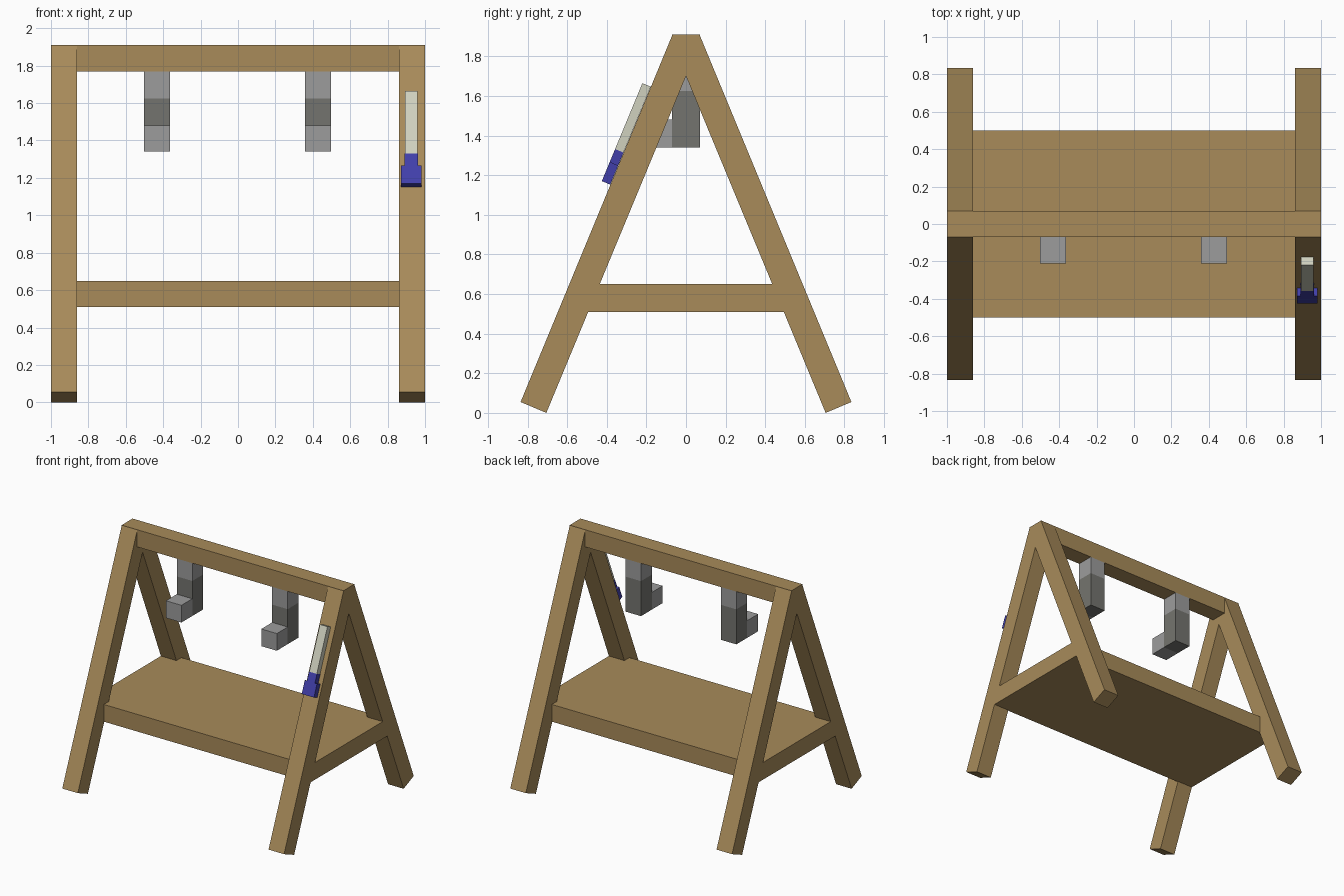
import bpy
import bmesh
import math

cube = bpy.data.objects.get("Cube")
if cube:
    bpy.data.objects.remove(cube, do_unlink=True)


def material(name, srgb):
    col = [((c / 255 + 0.055) / 1.055) ** 2.4 for c in srgb] + [1.0]
    m = bpy.data.materials.new(name)
    m.diffuse_color = col
    m.use_nodes = True
    bsdf = next(n for n in m.node_tree.nodes if n.type == 'BSDF_PRINCIPLED')
    bsdf.inputs["Base Color"].default_value = col
    return m


wood = material("wood", (168, 139, 90))
light_grey = material("light grey", (156, 156, 156))
dark_grey = material("dark grey", (116, 116, 111))
blade_mat = material("pale blade", (208, 209, 191))
blue = material("blue handle", (65, 63, 170))


def prism(name, profile, x0, x1, mat):
    """Extrude a (y, z) profile along x."""
    bm = bmesh.new()
    face = bm.faces.new([bm.verts.new((x0, y, z)) for y, z in profile])
    ext = bmesh.ops.extrude_face_region(bm, geom=[face])["geom"]
    verts = [v for v in ext if isinstance(v, bmesh.types.BMVert)]
    bmesh.ops.translate(bm, verts=verts, vec=(x1 - x0, 0, 0))
    bmesh.ops.recalc_face_normals(bm, faces=bm.faces[:])
    mesh = bpy.data.meshes.new(name)
    bm.to_mesh(mesh)
    bm.free()
    mesh.materials.append(mat)
    ob = bpy.data.objects.new(name, mesh)
    bpy.context.collection.objects.link(ob)
    return ob


def box(name, x0, x1, y0, y1, z0, z1, mat):
    return prism(name, [(y0, z0), (y1, z0), (y1, z1), (y0, z1)], x0, x1, mat)


# Wooden frame: slanted legs meeting under the top beam, and a thick shelf
leg = [(-0.835, 0.055), (-0.705, 0.0), (0, 1.70), (0, 1.91), (-0.068, 1.91)]
for side, x0, x1 in (("left", 0.86, 1.0), ("right", -1.0, -0.86)):
    prism("front_leg_" + side, leg, x0, x1, wood)
    prism("back_leg_" + side, [(-y, z) for y, z in leg], x0, x1, wood)
box("top_beam", -1, 1, -0.07, 0.07, 1.77, 1.91, wood)
box("shelf", -1, 1, -0.5, 0.5, 0.51, 0.65, wood)

# Two hanging hooks with a forward tip
for side, x in (("left", 0.427), ("right", -0.433)):
    a, b = x - 0.07, x + 0.07
    box("hook_top_" + side, a, b, -0.07, 0.07, 1.625, 1.77, light_grey)
    box("hook_shank_" + side, a, b, -0.07, 0.07, 1.34, 1.625, dark_grey)
    box("hook_tip_" + side, a, b, -0.21, -0.07, 1.34, 1.48, light_grey)

# Knife lying on the front left leg, tilted with it
TILT = math.radians(22.5)


def knife_part(name, s0, s1, half, mat):
    c, s = math.cos(TILT), math.sin(TILT)
    pts = [(-0.425 + u * s + t * c, 1.17 + u * c - t * s)
           for u, t in ((s0, 0), (s0, 0.046), (s1, 0.046), (s1, 0))]
    prism(name, pts, 0.927 - half, 0.927 + half, mat)


knife_part("knife_pommel", 0, 0.105, 0.055, blue)
knife_part("knife_grip", 0.105, 0.175, 0.036, blue)
knife_part("knife_blade", 0.175, 0.535, 0.034, blade_mat)
